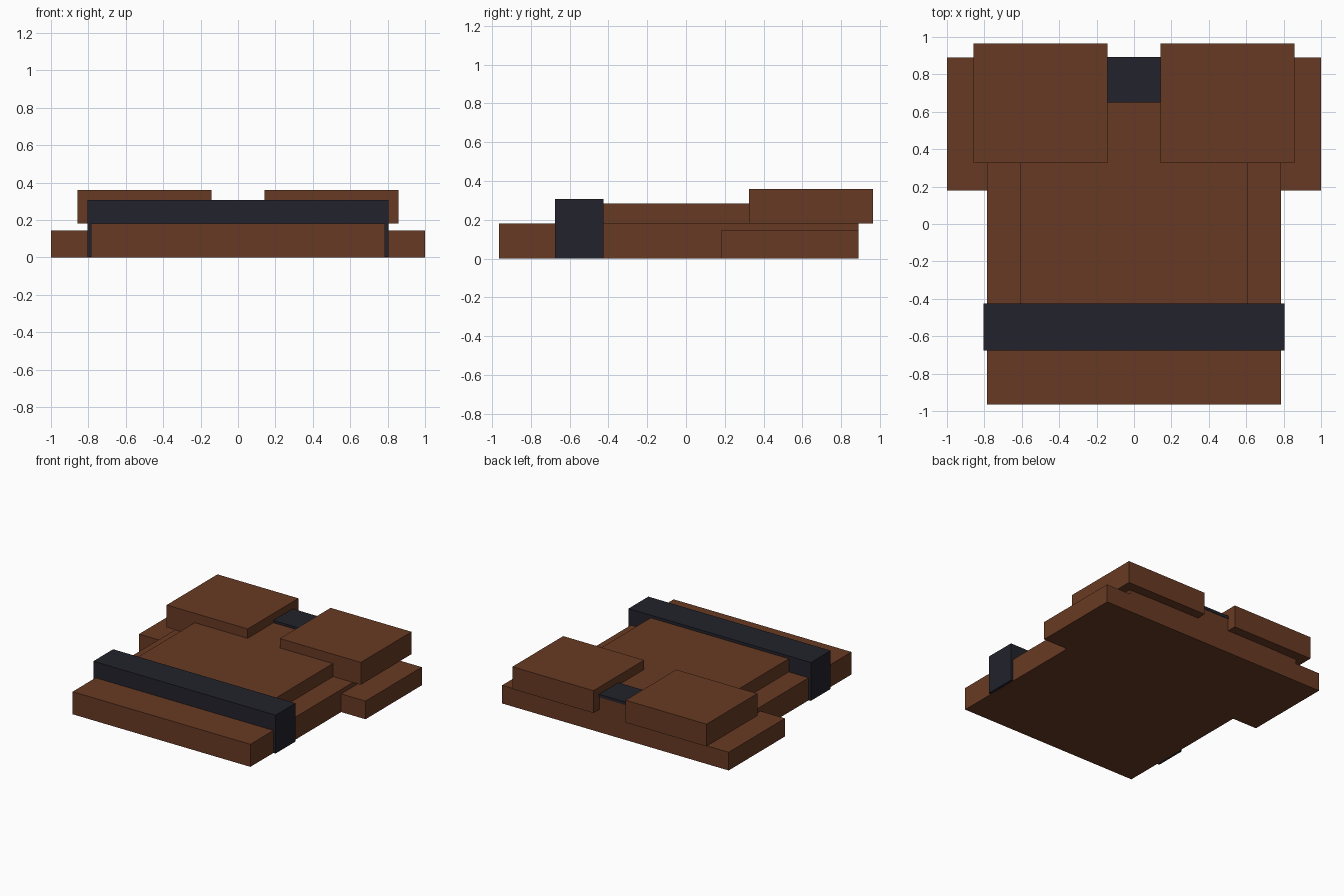
import bpy
import bmesh
from mathutils import Vector

cube = bpy.data.objects.get("Cube")
if cube:
    bpy.data.objects.remove(cube, do_unlink=True)


def make_material(name, colour):
    mat = bpy.data.materials.new(name)
    mat.use_nodes = True
    mat.diffuse_color = colour
    mat.node_tree.nodes["Principled BSDF"].inputs["Base Color"].default_value = colour
    return mat


def box(name, low, high, mat):
    """Box between two opposite corners."""
    low, high = Vector(low), Vector(high)
    bm = bmesh.new()
    bmesh.ops.create_cube(bm, size=1)
    bmesh.ops.scale(bm, vec=high - low, verts=bm.verts)
    bmesh.ops.translate(bm, vec=(low + high) / 2, verts=bm.verts)
    mesh = bpy.data.meshes.new(name)
    bm.to_mesh(mesh)
    bm.free()
    mesh.materials.append(mat)
    obj = bpy.data.objects.new(name, mesh)
    bpy.context.collection.objects.link(obj)
    return obj


brown = make_material("brown leather", (0.138, 0.042, 0.017, 1))
dark = make_material("dark navy", (0.016, 0.016, 0.025, 1))

# Torso slab and raised chest panel
box("torso", (-0.785, -0.965, 0), (0.785, 0.89, 0.18), brown)
box("chest_panel", (-0.61, -0.43, 0.18), (0.61, 0.89, 0.285), brown)

# Belt wrapped over the torso, collar strip behind the neck
box("belt", (-0.805, -0.675, 0.001), (0.805, -0.425, 0.307), dark)
box("collar", (-0.15, 0.65, 0.28), (0.15, 0.893, 0.304), dark)

# Sleeves and shoulder pads on both sides
for side, sign in (("left", 1), ("right", -1)):
    for part, inner, outer, y, z in (
        ("sleeve", 0.785, 1.0, (0.18, 0.89), (0, 0.145)),
        ("shoulder_pad", 0.142, 0.857, (0.325, 0.965), (0.182, 0.36)),
    ):
        x = sorted((sign * inner, sign * outer))
        box(f"{side}_{part}", (x[0], y[0], z[0]), (x[1], y[1], z[1]), brown)
